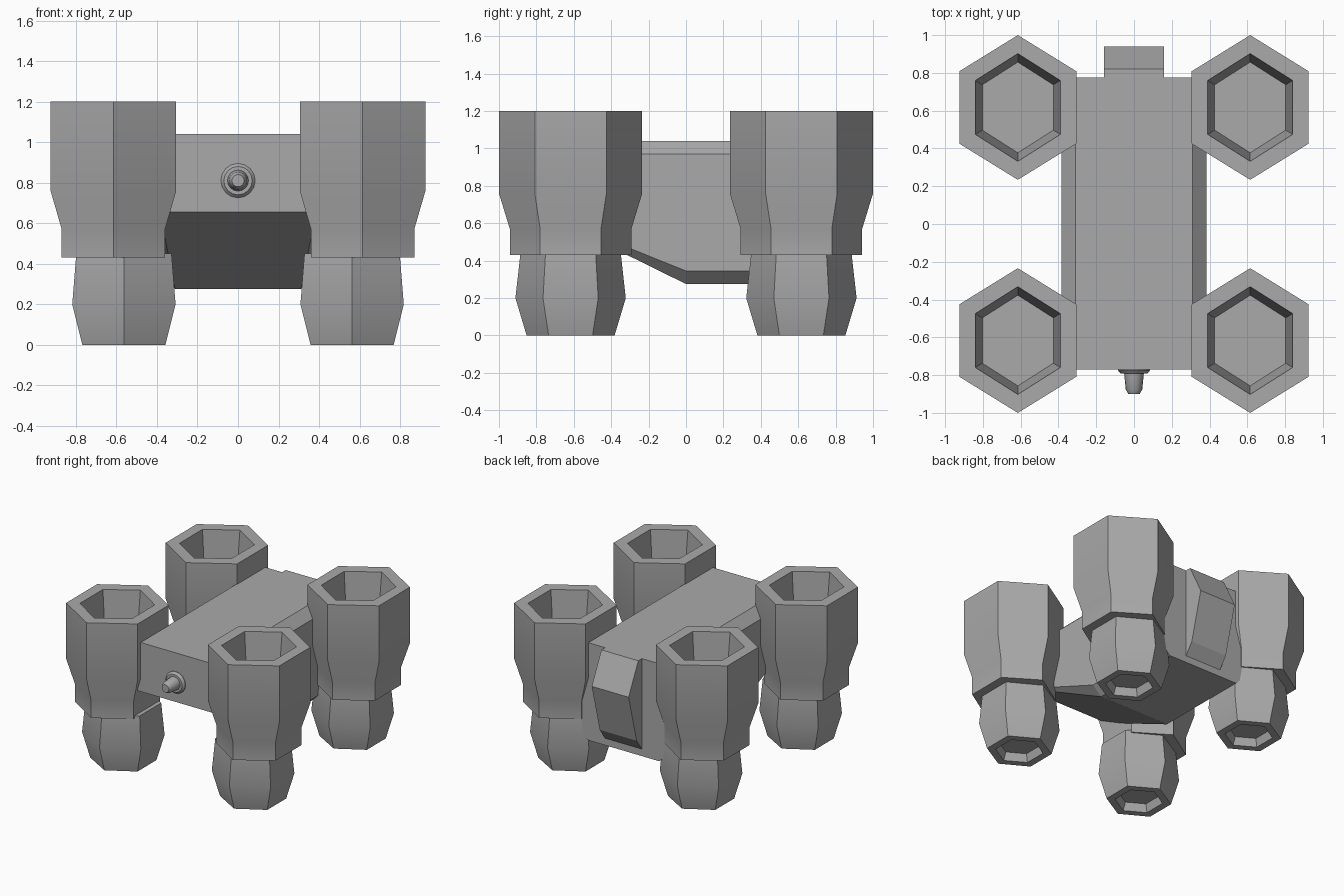
import bpy, bmesh
from math import radians, sin, cos, pi

cube = bpy.data.objects.get("Cube")
if cube:
    bpy.data.objects.remove(cube, do_unlink=True)

grey = bpy.data.materials.new("plain grey")
grey.use_nodes = True
grey.diffuse_color = (0.4, 0.4, 0.4, 1)
grey.node_tree.nodes["Principled BSDF"].inputs["Base Color"].default_value = grey.diffuse_color


def loft(name, rings, smooth=True):
    """Skin a stack of closed rings and cap both ends."""
    bm = bmesh.new()
    loops = [[bm.verts.new(p) for p in ring] for ring in rings]
    n = len(loops[0])
    for a, b in zip(loops, loops[1:]):
        for i in range(n):
            j = (i + 1) % n
            bm.faces.new((a[i], a[j], b[j], b[i]))
    bm.faces.new(loops[0])
    bm.faces.new(loops[-1])
    bmesh.ops.remove_doubles(bm, verts=bm.verts, dist=0.0005)
    bmesh.ops.recalc_face_normals(bm, faces=bm.faces)
    mesh = bpy.data.meshes.new(name)
    bm.to_mesh(mesh)
    bm.free()
    mesh.materials.append(grey)
    obj = bpy.data.objects.new(name, mesh)
    bpy.context.collection.objects.link(obj)
    if smooth:
        bpy.ops.object.select_all(action='DESELECT')
        obj.select_set(True)
        bpy.context.view_layer.objects.active = obj
        bpy.ops.object.shade_smooth_by_angle(angle=radians(30))
    return obj


def hexagon(cx, cy, rx, ry, z):
    """Hexagon with points towards front and back; rx is the half width."""
    k = rx / cos(pi / 6)
    return [(cx + k * sin(i * pi / 3), cy + ry * cos(i * pi / 3), z) for i in range(6)]


# Corner pods: (half width, half depth, height), outside first, then the recess
SHELL = [(0.255, 0.325, 0.43), (0.255, 0.325, 0.57), (0.31, 0.383, 0.76),
         (0.31, 0.383, 1.2), (0.225, 0.285, 1.2), (0.188, 0.24, 0.8)]
NOZZLE = [(0.235, 0.267, 0.45), (0.255, 0.295, 0.2), (0.205, 0.235, 0),
          (0.15, 0.175, 0), (0.13, 0.15, 0.06)]

for sx, side in ((1, "left"), (-1, "right")):
    for sy, end in ((-1, "front"), (1, "back")):
        for part, profile, cx in (("pod_shell", SHELL, 0.615), ("pod_nozzle", NOZZLE, 0.563)):
            loft(f"{end}_{side}_{part}",
                 [hexagon(sx * cx, sy * 0.617, *step) for step in profile])


# Central body with bevelled long edges and a rising front underside
def body_section(y, side_z, floor_z, floor_x):
    half = [(0.31, 1.04), (0.385, 0.97), (0.385, side_z), (floor_x, floor_z)]
    outline = half + [(-x, z) for x, z in reversed(half)]
    return [(x, y, z) for x, z in outline]


loft("body", [body_section(-0.77, 0.655, 0.655, 0.385),
              body_section(0, 0.345, 0.275, 0.31),
              body_section(0.775, 0.345, 0.275, 0.31)], smooth=False)

# Rear housing
HOUSING = [(0.7, 1.04), (0.82, 1.04), (0.94, 0.8), (0.84, 0.42), (0.775, 0.33), (0.7, 0.33)]
loft("rear_housing", [[(x, y, z) for y, z in HOUSING] for x in (-0.16, 0.16)], smooth=False)

# Front nozzle with flange: (radius, y)
TIP = [(0.085, -0.76), (0.085, -0.775), (0.07, -0.792), (0.052, -0.792),
       (0.044, -0.875), (0.03, -0.9)]
loft("front_nozzle", [[(r * cos(i * pi / 8), y, 0.81 + r * sin(i * pi / 8))
                       for i in range(16)] for r, y in TIP])
